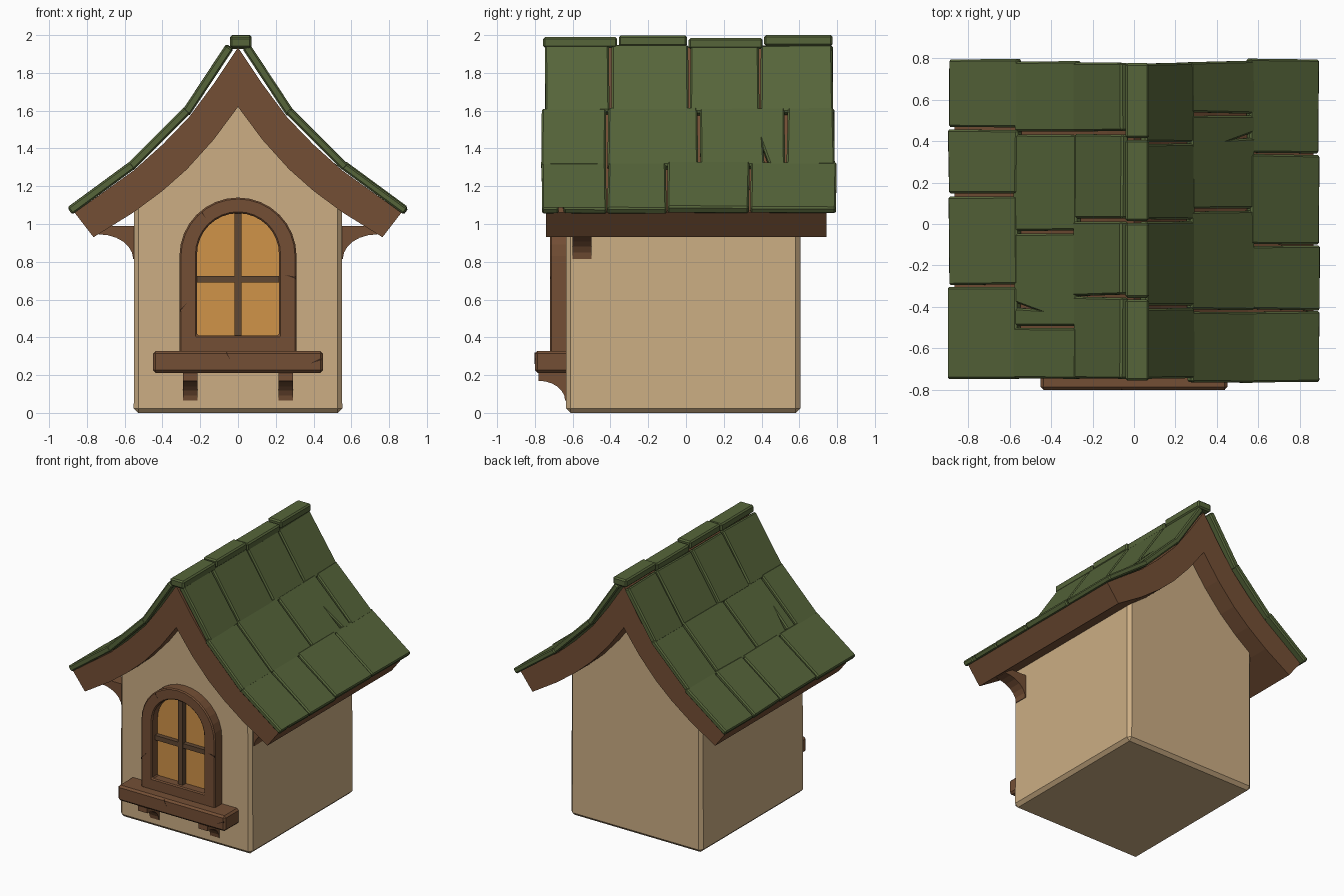
import bpy, bmesh, math, random
from mathutils import Vector

if "Cube" in bpy.data.objects:
    bpy.data.objects.remove(bpy.data.objects["Cube"])

random.seed(4)


def srgb(r, g, b):
    f = lambda c: (c / 255 / 12.92) if c < 10 else ((c / 255 + 0.055) / 1.055) ** 2.4
    return (f(r), f(g), f(b), 1)


def material(name, rgb):
    m = bpy.data.materials.new(name)
    m.diffuse_color = srgb(*rgb)
    m.use_nodes = True
    m.node_tree.nodes["Principled BSDF"].inputs["Base Color"].default_value = m.diffuse_color
    return m


PLASTER = material("tan_plaster", (204, 174, 132))
WOOD = material("brown_wood", (116, 79, 53))
DARK = material("dark_wood", (58, 38, 26))
MUNTIN = material("muntin_wood", (96, 71, 50))
GLASS = material("amber_glass", (208, 147, 72))
SHINGLE = material("green_shingle", (86, 101, 58))


def extrude(name, faces, offset, mat, bevel=0.0):
    """Extrude a planar set of faces (lists of 3D points) by an offset vector."""
    bm = bmesh.new()
    for pts in faces:
        bm.faces.new([bm.verts.new(p) for p in pts])
    bmesh.ops.remove_doubles(bm, verts=bm.verts, dist=1e-5)
    ext = bmesh.ops.extrude_face_region(bm, geom=bm.faces[:], use_keep_orig=True)
    moved = [g for g in ext["geom"] if isinstance(g, bmesh.types.BMVert)]
    bmesh.ops.translate(bm, verts=moved, vec=offset)
    bmesh.ops.recalc_face_normals(bm, faces=bm.faces)
    me = bpy.data.meshes.new(name)
    bm.to_mesh(me)
    bm.free()
    ob = bpy.data.objects.new(name, me)
    bpy.context.collection.objects.link(ob)
    me.materials.append(mat)
    if bevel:
        mod = ob.modifiers.new("bevel", "BEVEL")
        mod.width = bevel
        mod.segments = 1
        mod.limit_method = "ANGLE"
        mod.angle_limit = math.radians(40)
    return ob


def front_prism(name, xz, y0, y1, mat, bevel=0.0):
    return extrude(name, [[(x, y0, z) for x, z in xz]], (0, y1 - y0, 0), mat, bevel)


def box(name, x0, x1, y0, y1, z0, z1, mat, bevel=0.0):
    return front_prism(name, [(x0, z0), (x1, z0), (x1, z1), (x0, z1)], y0, y1, mat, bevel)


def mirrored(half):
    """Close a half profile that starts and ends on x = 0 or runs to the middle."""
    return half + [(-x, z) for x, z in reversed(half) if x > 1e-6]


# House body, its top tucked inside the roof beam
front_prism("house_body", mirrored([(0, 1.70), (0.13, 1.52), (0.27, 1.36), (0.4, 1.24),
                                    (0.55, 1.12), (0.552, 0)]), -0.635, 0.605, PLASTER, 0.024)

# Curved roof beam
upper = [(0, 1.935), (0.13, 1.74), (0.26, 1.565), (0.4, 1.42), (0.55, 1.285), (0.865, 1.06)]
lower = [(0, 1.62), (0.13, 1.445), (0.27, 1.29), (0.4, 1.175), (0.555, 1.06), (0.765, 0.93)]
for side, label in ((1, "right"), (-1, "left")):
    strips = [[(side * a[0], -0.74, a[1]), (side * b[0], -0.74, b[1]),
               (side * c[0], -0.74, c[1]), (side * d[0], -0.74, d[1])]
              for a, b, c, d in zip(upper, upper[1:], lower[1:], lower)]
    extrude("roof_beam_" + label, strips, (0, 1.485, 0), WOOD)

# Shingles: three rows per side, some with a split in the lower edge
rows = [((0.025, 1.925), (0.258, 1.572)), ((0.25, 1.588), (0.555, 1.284)), ((0.54, 1.297), (0.874, 1.052))]
splits = {1: [(-0.75, -0.40, 0.02, 0.39, 0.78), (-0.77, -0.42, 0.07, 0.53, 0.79),
              (-0.77, -0.42, -0.10, 0.34, 0.80)],
          -1: [(-0.75, -0.35, 0.02, 0.44, 0.78), (-0.75, -0.50, -0.04, 0.44, 0.79),
               (-0.75, -0.30, 0.14, 0.46, 0.80)]}
cracks = {(1, 2, 0): (-0.66, 0.75), (1, 1, 2): (0.43, 0.3), (-1, 1, 1): (-0.39, 0.3)}

for side in (1, -1):
    for r, (a, b) in enumerate(rows):
        top, low = Vector((side * a[0], 0, a[1])), Vector((side * b[0], 0, b[1]))
        slope = low - top
        normal = Vector((-slope.z * side, 0, slope.x * side)).normalized()
        ys = splits[side][r]
        for k, (y0, y1) in enumerate(zip(ys, ys[1:])):
            j = lambda s: random.uniform(-s, s)
            outline = [(j(0.01), y0 + 0.006 + j(0.004)), (j(0.01), y1 - 0.006 + j(0.004)),
                       (1 + j(0.012), y1 - 0.004 + j(0.004))]
            if (side, r, k) in cracks:
                yc, depth = cracks[(side, r, k)]
                outline += [(1, yc + 0.014), (1 - depth, yc - 0.02), (1, yc - 0.014)]
            outline.append((1 + j(0.012), y0 + 0.004 + j(0.004)))
            pts = [top + slope * u + Vector((0, y, 0)) for u, y in outline]
            extrude("shingle", [pts], normal * (0.044 + j(0.004)), SHINGLE, 0.009)

# Ridge caps
ridge = (-0.76, -0.36, 0.01, 0.41, 0.78)
for k, (y0, y1) in enumerate(zip(ridge, ridge[1:])):
    lift = (0.0, 0.008, -0.006, 0.01)[k]
    box("ridge_cap", -0.042, 0.072, y0 + 0.004, y1 - 0.004, 1.932 + lift, 1.99 + lift, SHINGLE, 0.01)


# Arched window
def arch(radius, bottom, centre=0.83, n=16):
    pts = [(radius, bottom)]
    pts += [(radius * math.cos(math.pi * i / n), centre + radius * math.sin(math.pi * i / n))
            for i in range(n + 1)]
    return pts + [(-radius, bottom)]


outer, inner = arch(0.31, 0.32), arch(0.217, 0.41, 0.84)
ring = []
for i in range(len(outer)):
    n = (i + 1) % len(outer)
    ring.append([(x, -0.72, z) for x, z in (outer[i], outer[n], inner[n], inner[i])])
extrude("window_frame", ring, (0, 0.1, 0), WOOD, 0.008)
front_prism("window_glass", arch(0.225, 0.40, 0.84), -0.652, -0.62, GLASS)
box("window_muntin_upright", -0.019, 0.019, -0.69, -0.645, 0.40, 1.065, MUNTIN)
box("window_muntin_crossbar", -0.222, 0.222, -0.686, -0.645, 0.69, 0.725, MUNTIN)

# Window sill and its curved brackets
box("window_sill", -0.45, 0.45, -0.80, -0.62, 0.212, 0.328, WOOD, 0.014)


def bracket_profile(reach, drop, lip, n=6):
    """Concave corner bracket: (distance from wall, height below top)."""
    pts = [(-0.02, 0), (reach, 0), (reach, -lip)]
    for i in range(1, n + 1):
        t = math.pi / 2 * i / n
        pts.append((reach - (reach - 0.01) * math.sin(t), -drop + (drop - lip) * math.cos(t)))
    # Flip the quarter ellipse so that it curves in towards the wall
    arc = [(0.01 + (reach - 0.01) * (1 - math.sin(math.pi / 2 * i / n)),
            -lip - (drop - lip) * (1 - math.cos(math.pi / 2 * i / n))) for i in range(1, n + 1)]
    return pts[:3] + arc + [(-0.02, -drop)]


for x in (-0.29, 0.215):
    extrude("sill_bracket", [[(x, -0.63 - d, 0.215 + h) for d, h in bracket_profile(0.15, 0.15, 0.045)]],
            (0.075, 0, 0), WOOD)

# Eave brackets near the front
for side in (1, -1):
    extrude("eave_bracket", [[(side * (0.545 + d), -0.60, 0.99 + h)
                              for d, h in bracket_profile(0.19, 0.175, 0.045)]], (0, 0.10, 0), WOOD)

# Small cracks in the woodwork
for x, z, dx, dz, y in ((-0.308, 0.54, 0.04, 0.045, -0.721), (0.308, 0.715, -0.06, 0.015, -0.721),
                        (-0.06, 0.315, 0.02, -0.035, -0.801), (0.44, 0.285, -0.06, -0.025, -0.801),
                        (-0.19, 1.06, 0.02, -0.03, -0.721)):
    front_prism("wood_crack", [(x, z - 0.006), (x + dx, z + dz), (x, z + 0.006)], y, y + 0.004, DARK)
